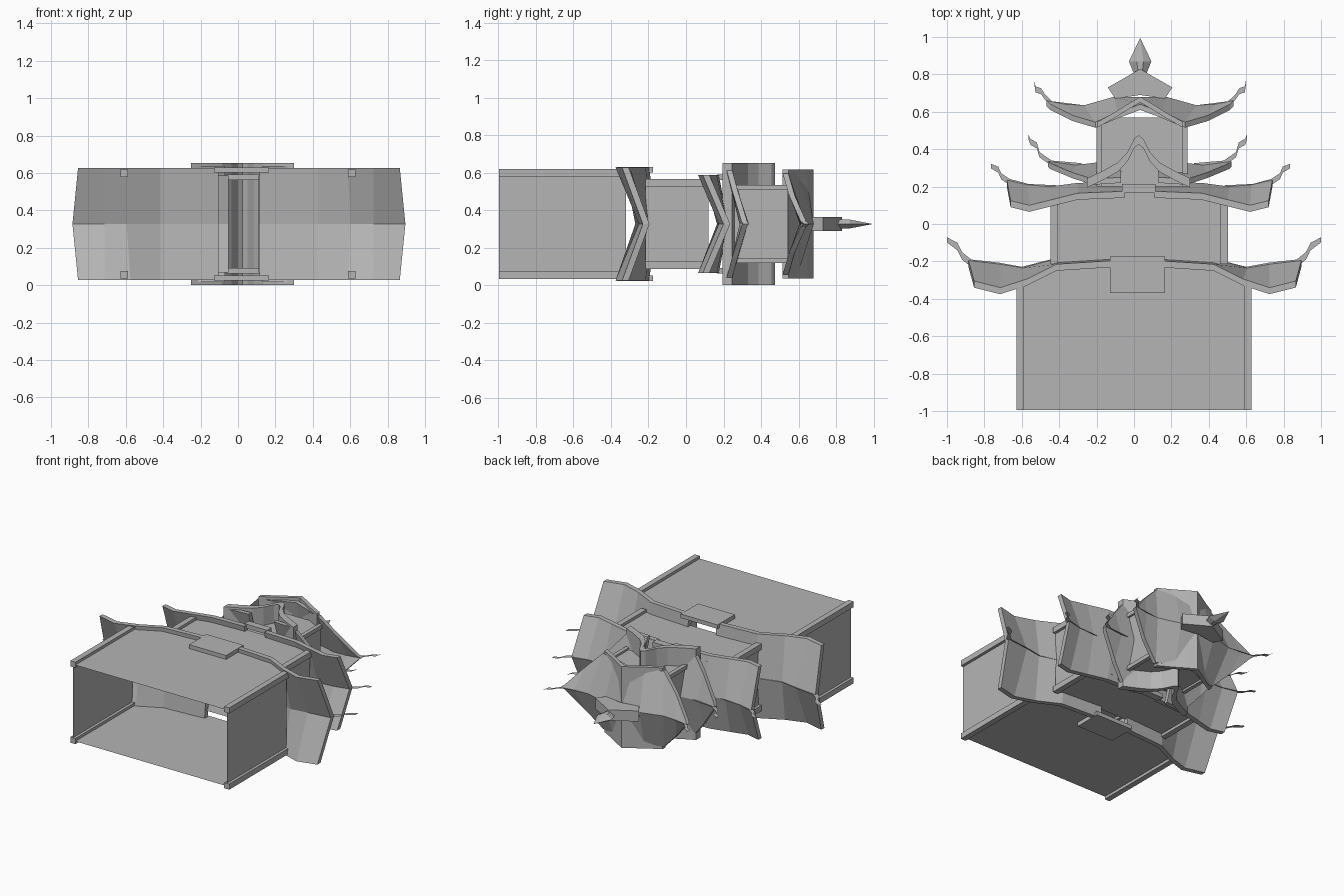
import bpy, bmesh

if "Cube" in bpy.data.objects:
    bpy.data.objects.remove(bpy.data.objects["Cube"])

ZC = 0.327  # mid depth of the pagoda, which lies on its back with its spire towards +y

grey = bpy.data.materials.new("stone_grey")
grey.diffuse_color = (0.46, 0.46, 0.46, 1)
grey.use_nodes = True
grey.node_tree.nodes["Principled BSDF"].inputs["Base Color"].default_value = grey.diffuse_color


def finish(name, bm):
    bmesh.ops.recalc_face_normals(bm, faces=bm.faces[:])
    me = bpy.data.meshes.new(name)
    bm.to_mesh(me)
    bm.free()
    me.materials.append(grey)
    ob = bpy.data.objects.new(name, me)
    bpy.context.collection.objects.link(ob)
    return ob


def moved(bm, faces, vec):
    """Extrude faces into a solid along vec."""
    e = bmesh.ops.extrude_face_region(bm, geom=faces, use_keep_orig=True)
    vs = [v for v in e["geom"] if isinstance(v, bmesh.types.BMVert)]
    bmesh.ops.translate(bm, vec=vec, verts=vs)


def box(name, x0, x1, y0, y1, z0, z1):
    bm = bmesh.new()
    bmesh.ops.create_cube(bm, size=1)
    for v in bm.verts:
        v.co = ((x0 + x1) / 2 + v.co.x * (x1 - x0),
                (y0 + y1) / 2 + v.co.y * (y1 - y0),
                (z0 + z1) / 2 + v.co.z * (z1 - z0))
    return finish(name, bm)


def sheet(name, rows, t):
    """Surface through rows of points, thickened downwards along -y."""
    bm = bmesh.new()
    g = [[bm.verts.new(p) for p in r] for r in rows]
    faces = []
    for a, b in zip(g, g[1:]):
        for i in range(len(a) - 1):
            faces.append(bm.faces.new((a[i], a[i + 1], b[i + 1], b[i])))
    moved(bm, faces, (0, -t, 0))
    return finish(name, bm)


def roof(name, cx, eave, ridge, depth, t=0.035):
    """Two sweeping half roofs; eave and ridge are (distance from cx, y),
    depth is the half depth of the eave at each station."""
    for side, s in (("left", -1), ("right", 1)):
        front = [(cx + s * x, y, ZC + h) for (x, y), h in zip(eave, depth)]
        mid = [(cx + s * x, y, ZC) for x, y in ridge]
        back = [(cx + s * x, y, ZC - h) for (x, y), h in zip(eave, depth)]
        sheet(f"{name}_{side}", [front, mid, back], t)


def gable(name, cx, prof, h, t):
    """Cross gable: mirrored profile extruded through the depth."""
    pts = [(-x, y) for x, y in prof[::-1] if x] + prof
    sheet(name, [[(cx + x, y, ZC + z) for x, y in pts] for z in (-h, h)], t)


def flat(name, pts, hz):
    """Outline in x and y, extruded hz each way in depth (0 = single sheet)."""
    bm = bmesh.new()
    f = bm.faces.new([bm.verts.new((x, y, ZC - hz)) for x, y in pts])
    if hz:
        moved(bm, [f], (0, 0, 2 * hz))
    return finish(name, bm)


def horns(name, cx, path):
    """Flat upturned ridge ends on both sides; path is (x, y, half width)."""
    for side, s in (("left", -1), ("right", 1)):
        top = [(cx + s * x, y + w) for x, y, w in path]
        low = [(cx + s * x, y - w) for x, y, w in path[::-1]]
        flat(f"{name}_{side}", top + low, 0)


def storey(name, cx, hx, y0, y1, hz, p, side_top):
    """Open-ended walls with a post on every corner."""
    bm = bmesh.new()
    for s in (-1, 1):
        z, x = ZC + s * hz, cx + s * hx
        bm.faces.new([bm.verts.new(c) for c in (
            (cx - hx, y0, z), (cx + hx, y0, z), (cx + hx, side_top, z),
            (cx + hx * .7, y1, z), (cx - hx * .7, y1, z), (cx - hx, side_top, z))])
        bm.faces.new([bm.verts.new(c) for c in (
            (x, y0, ZC - hz), (x, y0, ZC + hz), (x, side_top, ZC + hz), (x, side_top, ZC - hz))])
    finish(name + "_walls", bm)
    for sx in (-1, 1):
        for sz in (-1, 1):
            x, z = cx + sx * hx, ZC + sz * hz
            box(name + "_post", x - p, x + p, y0, side_top, z - p, z + p)


# Storeys
storey("lower_storey", 0, 0.608, -0.995, -0.22, 0.272, 0.02, -0.32)
storey("middle_storey", 0.028, 0.455, -0.215, 0.175, 0.22, 0.02, 0.12)
storey("upper_storey", 0.043, 0.23, 0.2, 0.57, 0.195, 0.014, 0.54)

# Lower roof
roof("lower_roof", 0.005,
     [(0.11, -0.195), (0.42, -0.215), (0.58, -0.295), (0.72, -0.34), (0.86, -0.305)],
     [(0.11, -0.165), (0.42, -0.185), (0.6, -0.235), (0.72, -0.215), (0.89, -0.195)], [0.3] * 5)
horns("lower_horn", 0.0, [(0.44, -0.2, .012), (0.6, -0.245, .016), (0.72, -0.225, .018),
                          (0.87, -0.21, .02), (0.92, -0.17, .02), (0.945, -0.12, .02),
                          (1.0, -0.085, .014)])

# Middle roof
roof("middle_roof", 0.03,
     [(0.08, 0.175), (0.33, 0.165), (0.47, 0.13), (0.59, 0.1), (0.69, 0.125)],
     [(0.08, 0.225), (0.33, 0.22), (0.48, 0.2), (0.6, 0.21), (0.71, 0.235)], [0.26] * 5)
horns("middle_horn", 0.035, [(0.45, 0.195, .012), (0.6, 0.2, .014), (0.7, 0.225, .016),
                             (0.745, 0.255, .016), (0.76, 0.29, .016), (0.8, 0.31, .012)])

# Plaques over the eave gaps, on both faces
for s, side in ((1, "front"), (-1, "back")):
    for n, x0, x1, y0, y1, za, zb in (("lower", -0.127, 0.165, -0.37, -0.175, 0.275, 0.303),
                                      ("middle", -0.065, 0.115, 0.165, 0.215, 0.235, 0.265)):
        box(f"{n}_plaque_{side}", x0, x1, y0, y1, *sorted((ZC + s * za, ZC + s * zb)))

# Cross-gabled third roof, its wings narrowing to points
roof("third_roof", 0.03,
     [(0.1, 0.25), (0.25, 0.24), (0.36, 0.275), (0.48, 0.325)],
     [(0.1, 0.35), (0.22, 0.33), (0.34, 0.315), (0.49, 0.335)], [0.31, 0.31, 0.18, 0.015], 0.03)
gable("third_gable", 0.025,
      [(0, 0.475), (0.025, 0.455), (0.06, 0.385), (0.11, 0.33), (0.19, 0.285), (0.275, 0.245)],
      0.325, 0.05)
horns("third_horn", 0.02, [(0.3, 0.315, .01), (0.46, 0.325, .014), (0.525, 0.37, .014),
                           (0.54, 0.42, .016), (0.575, 0.44, .016), (0.585, 0.47, .012)])

# Cross-gabled top roof, its wings narrowing to points
roof("top_roof", 0.033,
     [(0, 0.64), (0.12, 0.595), (0.24, 0.545), (0.36, 0.58), (0.48, 0.64)],
     [(0, 0.68), (0.14, 0.68), (0.3, 0.635), (0.4, 0.64), (0.5, 0.66)],
     [0.27, 0.27, 0.27, 0.15, 0.015], 0.03)
gable("top_gable", 0.033,
      [(0, 0.68), (0.06, 0.645), (0.14, 0.595), (0.23, 0.545)], 0.29, 0.03)
horns("top_horn", 0.033, [(0.3, 0.625, .01), (0.47, 0.64, .016), (0.51, 0.68, .014),
                          (0.53, 0.71, .016), (0.56, 0.72, .016), (0.565, 0.755, .012)])

# Spire cap and pointed finial
flat("spire_cap", [(-0.1, 0.67), (0.033, 0.69), (0.165, 0.67), (0.205, 0.73),
                   (0.1, 0.79), (0.033, 0.83), (-0.035, 0.79), (-0.14, 0.73)], 0.038)
bm = bmesh.new()
rings = []
for y, w, d in ((0.79, 0.028, 0.024), (0.87, 0.06, 0.024)):
    rings.append([bm.verts.new((0.033 + a * w, y, ZC + b * d))
                  for a, b in ((-1, 0), (-.3, 1), (.3, 1), (1, 0), (.3, -1), (-.3, -1))])
tip = bm.verts.new((0.033, 0.995, ZC))
for i in range(6):
    j = (i + 1) % 6
    bm.faces.new((rings[0][i], rings[0][j], rings[1][j], rings[1][i]))
    bm.faces.new((rings[1][i], rings[1][j], tip))
bm.faces.new(rings[0])
finish("finial", bm)
